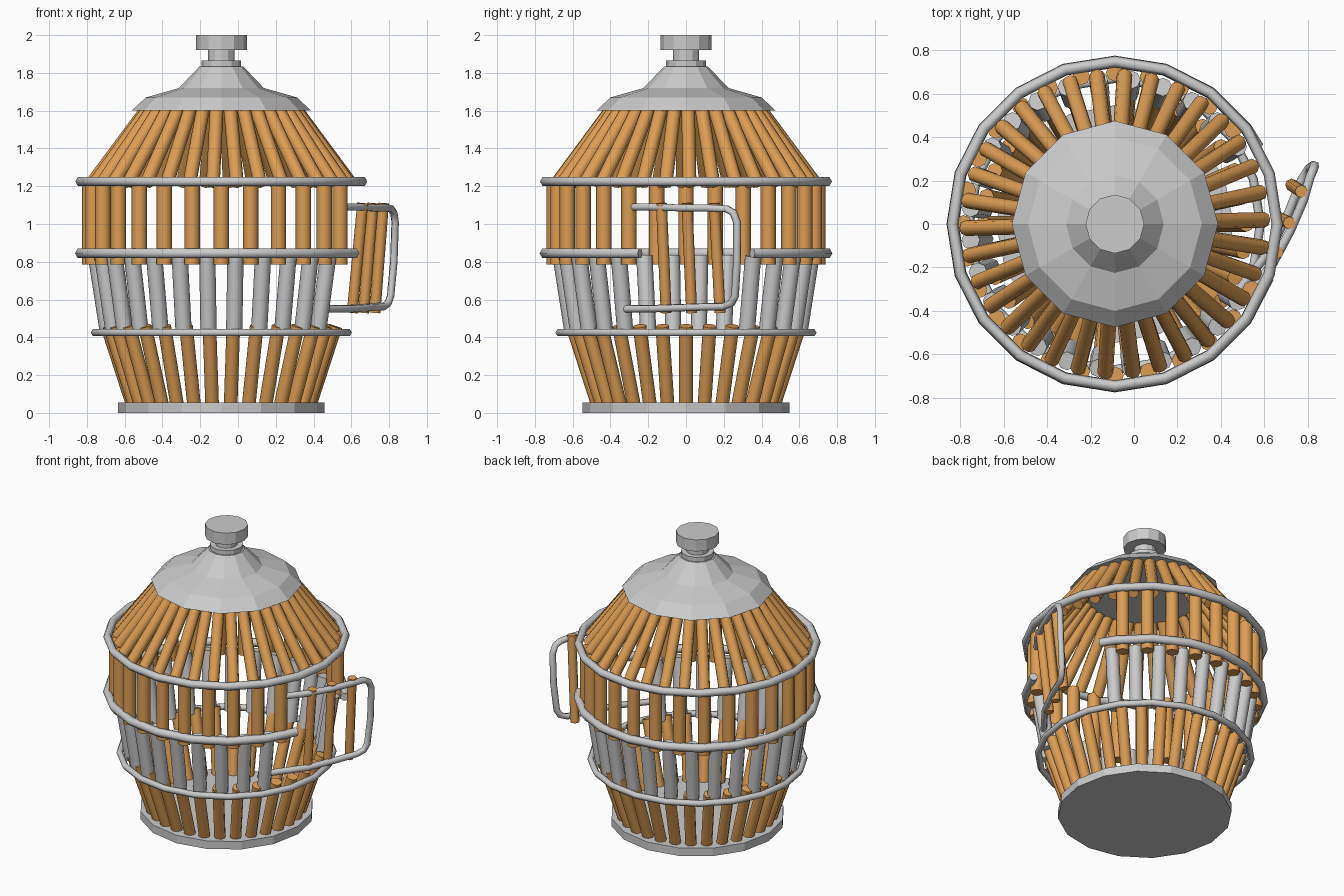
import bpy, bmesh
from math import sin, cos, pi, radians
from mathutils import Vector

if "Cube" in bpy.data.objects:
    bpy.data.objects.remove(bpy.data.objects["Cube"])

CX = -0.088  # axis of the jar body

orange = bpy.data.materials.new("orange_wood")
orange.diffuse_color = (0.72, 0.34, 0.09, 1)
orange.use_nodes = True
orange.node_tree.nodes["Principled BSDF"].inputs["Base Color"].default_value = orange.diffuse_color


def finish(name, bm, mat=None, angle=None):
    bmesh.ops.recalc_face_normals(bm, faces=bm.faces)
    me = bpy.data.meshes.new(name)
    bm.to_mesh(me)
    bm.free()
    ob = bpy.data.objects.new(name, me)
    bpy.context.collection.objects.link(ob)
    if mat:
        me.materials.append(mat)
    if angle:
        bpy.ops.object.select_all(action='DESELECT')
        ob.select_set(True)
        bpy.context.view_layer.objects.active = ob
        bpy.ops.object.shade_smooth_by_angle(angle=radians(angle))
    return ob


def rod(bm, a, b, r, sides=8):
    a, b = Vector(a), Vector(b)
    g = bmesh.ops.create_cone(bm, cap_ends=True, segments=sides, radius1=r,
                              radius2=r, depth=(b - a).length)
    q = Vector((0, 0, 1)).rotation_difference(b - a)
    for v in g["verts"]:
        v.co = q @ v.co + (a + b) / 2


def polar(r, deg, z):
    t = radians(deg)
    return (CX + r * cos(t), r * sin(t), z)


def slats(name, n, phase, low, high, r, mat=None, gap=False):
    """Circle of rods from low (radius, z) to high (radius, z)."""
    bm = bmesh.new()
    for i in range(n):
        a = (phase + 360 * i / n + 180) % 360 - 180
        if gap and -20 < a < 30:
            continue
        rod(bm, polar(low[0], a, low[1]), polar(high[0], a, high[1]), r)
    return finish(name, bm, mat, 50)


def lathe(name, profile, n):
    """Closed low-poly solid of revolution."""
    bm = bmesh.new()
    rings = [[bm.verts.new(polar(r, 360 * i / n, z)) for i in range(n)]
             for r, z in profile]
    for lo, hi in zip(rings, rings[1:]):
        for i in range(n):
            j = (i + 1) % n
            bm.faces.new((lo[i], lo[j], hi[j], hi[i]))
    bm.faces.new(rings[0][::-1])
    bm.faces.new(rings[-1])
    return finish(name, bm)


def tube(name, pts, r, closed=False):
    cu = bpy.data.curves.new(name, 'CURVE')
    cu.dimensions = '3D'
    cu.bevel_depth = r
    cu.bevel_resolution = 1
    cu.use_fill_caps = True
    sp = cu.splines.new('POLY')
    sp.points.add(len(pts) - 1)
    for p, c in zip(sp.points, pts):
        p.co = (*c, 1)
    sp.use_cyclic_u = closed
    ob = bpy.data.objects.new(name, cu)
    bpy.context.collection.objects.link(ob)


# base and lid with knob
lathe("base", [(0.547, 0), (0.547, 0.055)], 16)
lathe("lid", [(0.475, 1.6), (0.40, 1.67), (0.225, 1.72), (0.115, 1.835),
              (0.105, 1.835), (0.105, 1.865), (0.07, 1.865), (0.07, 1.925)], 12)
lathe("lid_knob", [(0.135, 1.92), (0.135, 2.0)], 12)

# four courses of slats
slats("bottom_slats", 30, 0, (0.465, 0.03), (0.605, 0.46), 0.036, orange)
slats("grey_slats", 28, 180 / 28, (0.605, 0.43), (0.668, 0.83), 0.043, None, True)
slats("middle_slats", 28, 0, (0.697, 0.785), (0.697, 1.22), 0.041, orange, True)
slats("upper_slats", 34, 1.6, (0.687, 1.212), (0.388, 1.615), 0.036, orange)

# hoops, the middle one open at the doorway
tube("top_hoop", [polar(0.747, 18 * i, 1.225) for i in range(20)], 0.026, True)
tube("middle_hoop", [polar(0.747, a, 0.845)
                     for a in [28] + [18 * i for i in range(2, 19)] + [341]], 0.028)
tube("lower_hoop", [polar(0.67, 18 * i, 0.425) for i in range(20)], 0.021, True)

# door standing ajar: bent frame and three slats
tube("door_frame", [(0.56, -0.28, 1.09), (0.64, -0.18, 1.09), (0.72, -0.03, 1.085),
                    (0.78, 0.11, 1.085), (0.81, 0.215, 1.08), (0.825, 0.25, 1.06),
                    (0.832, 0.27, 1.01), (0.825, 0.27, 0.8), (0.808, 0.26, 0.62),
                    (0.795, 0.24, 0.58), (0.77, 0.2, 0.563), (0.71, 0.05, 0.56),
                    (0.62, -0.13, 0.553), (0.47, -0.32, 0.55)], 0.021)
bm = bmesh.new()
for top, bot in (((0.66, -0.13), (0.605, -0.105)), ((0.715, 0.005), (0.665, 0.03)),
                 ((0.77, 0.15), (0.725, 0.18))):
    rod(bm, (*bot, 0.53), (*top, 1.11), 0.029)
finish("door_slats", bm, orange, 50)
